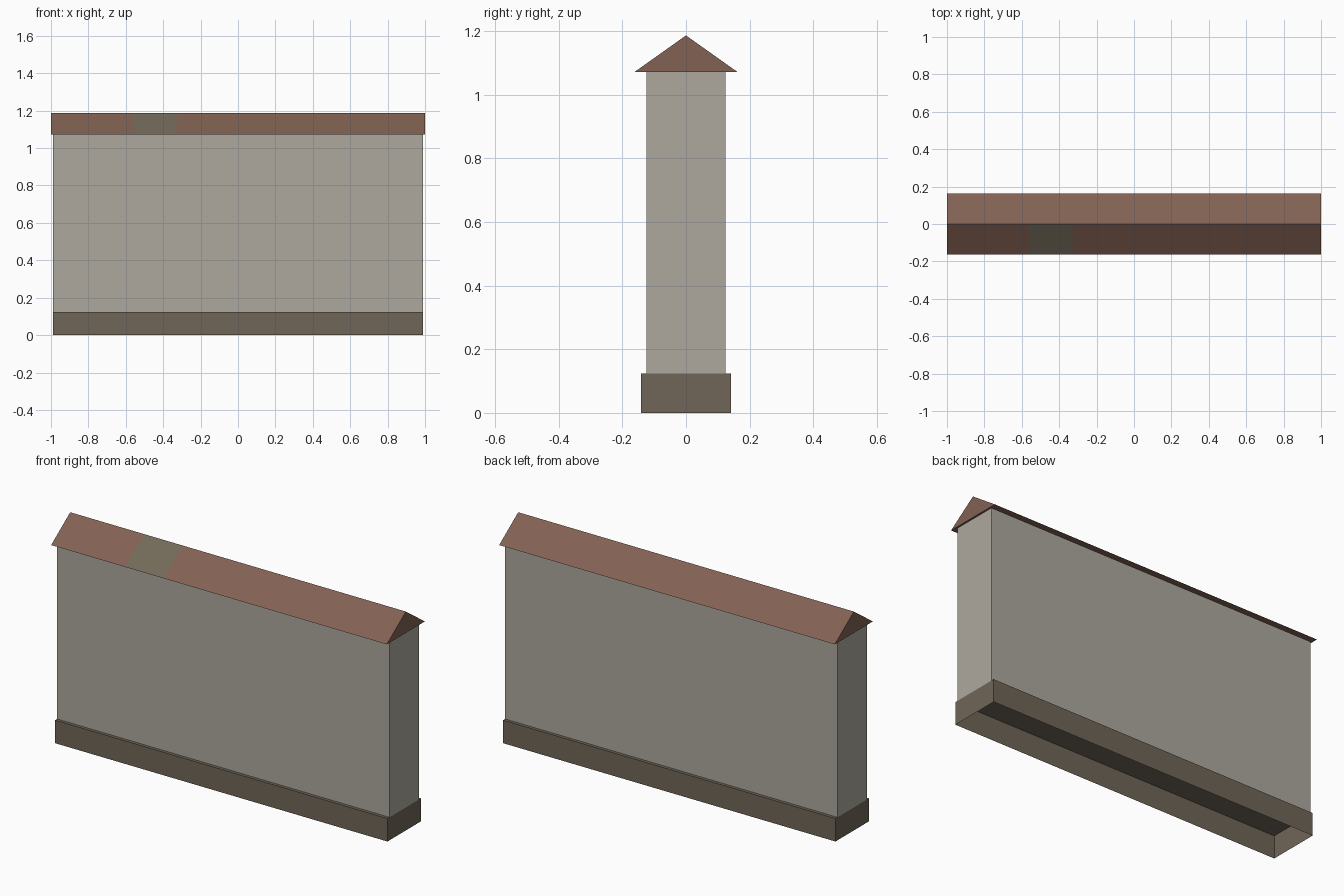
import bpy, bmesh

if "Cube" in bpy.data.objects:
    bpy.data.objects.remove(bpy.data.objects["Cube"])


def srgb(r, g, b):
    def lin(c):
        c /= 255
        return c / 12.92 if c <= 0.04045 else ((c + 0.055) / 1.055) ** 2.4
    return (lin(r), lin(g), lin(b), 1.0)


def material(name, rgb):
    m = bpy.data.materials.new(name)
    m.diffuse_color = srgb(*rgb)
    m.use_nodes = True
    m.node_tree.nodes["Principled BSDF"].inputs["Base Color"].default_value = m.diffuse_color
    return m


plaster = material("plaster_grey", (174, 169, 159))
stone = material("dark_stone", (112, 102, 87))
tile = material("roof_tile_brown", (130, 98, 83))
moss = material("mossy_tile", (115, 107, 90))


def finish(name, bm, mats):
    bmesh.ops.recalc_face_normals(bm, faces=bm.faces)
    mesh = bpy.data.meshes.new(name)
    bm.to_mesh(mesh)
    bm.free()
    for m in mats:
        mesh.materials.append(m)
    ob = bpy.data.objects.new(name, mesh)
    bpy.context.collection.objects.link(ob)
    return ob


def box(name, hx, hy, z0, z1, mat, drop=()):
    """Box centred in x and y; drop lists the z directions left open."""
    bm = bmesh.new()
    bmesh.ops.create_cube(bm, size=1)
    for v in bm.verts:
        v.co = (v.co.x * 2 * hx, v.co.y * 2 * hy, z0 if v.co.z < 0 else z1)
    bm.normal_update()
    gone = [f for f in bm.faces if round(f.normal.z) in drop]
    bmesh.ops.delete(bm, geom=gone, context='FACES')
    return finish(name, bm, [mat])


# plinth, open underneath; its top closes it under the wall
box("plinth", 0.99, 0.142, 0.0, 0.124, stone, drop=(-1,))

# wall panel between plinth and roof, ends hidden by both
box("wall", 0.99, 0.125, 0.124, 1.072, plaster, drop=(-1, 1))

# gabled coping roof: triangular profile extruded along x
bm = bmesh.new()
profile = [(-0.162, 1.072), (0.162, 1.072), (0.0, 1.187)]
gable = bm.faces.new([bm.verts.new((-1, y, z)) for y, z in profile])
ext = bmesh.ops.extrude_face_region(bm, geom=[gable], use_keep_orig=True)
for v in ext["geom"]:
    if isinstance(v, bmesh.types.BMVert):
        v.co.x = 1
bmesh.ops.recalc_face_normals(bm, faces=bm.faces)

# mossy patch cut into the front slope only
for x in (-0.56, -0.33):
    front = [f for f in bm.faces if f.normal.y < -0.1 and f.normal.z > 0.1]
    geom = front + list({e for f in front for e in f.edges})
    geom += list({v for f in front for v in f.verts})
    bmesh.ops.bisect_plane(bm, geom=geom, plane_co=(x, 0, 0), plane_no=(1, 0, 0))
bm.normal_update()
for f in bm.faces:
    c = f.calc_center_median()
    if f.normal.y < -0.1 and f.normal.z > 0.1 and -0.56 < c.x < -0.33:
        f.material_index = 1
finish("roof", bm, [tile, moss])
